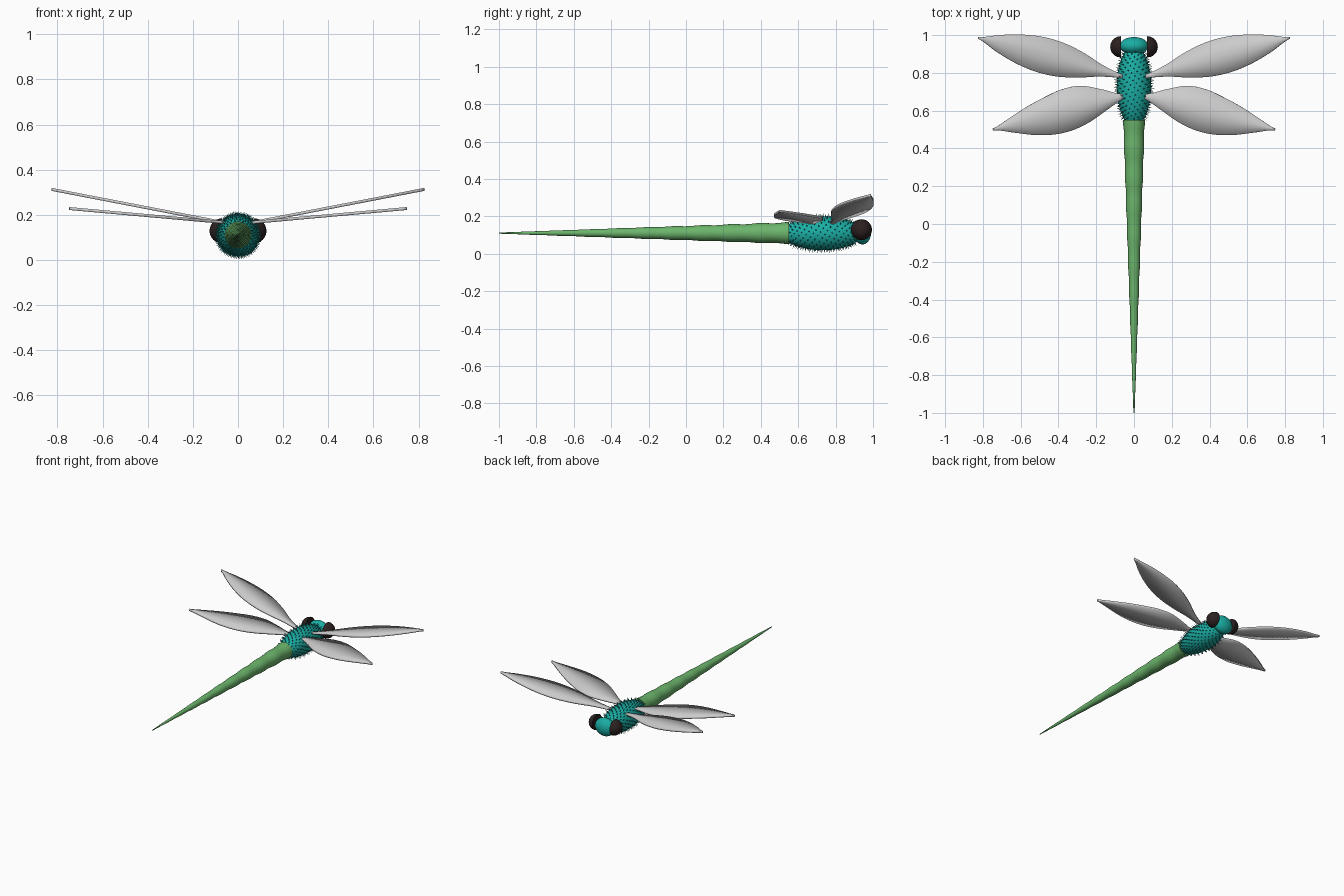
import bpy, bmesh, math
from mathutils import Vector, Matrix

if "Cube" in bpy.data.objects:
    bpy.data.objects.remove(bpy.data.objects["Cube"])


def material(name, rgb):
    m = bpy.data.materials.new(name)
    m.diffuse_color = (*rgb, 1)
    m.use_nodes = True
    m.node_tree.nodes["Principled BSDF"].inputs["Base Color"].default_value = m.diffuse_color
    return m


TEAL = material("teal", (0.01, 0.42, 0.37))
DARK_TEAL = material("dark teal", (0.01, 0.2, 0.18))
GREEN = material("green", (0.15, 0.46, 0.15))
BLACK = material("eye brown", (0.025, 0.015, 0.015))


def finish(name, bm, mat=None, smooth=True):
    bmesh.ops.recalc_face_normals(bm, faces=bm.faces)
    me = bpy.data.meshes.new(name)
    bm.to_mesh(me)
    bm.free()
    ob = bpy.data.objects.new(name, me)
    bpy.context.collection.objects.link(ob)
    if mat:
        me.materials.append(mat)
    if smooth:
        bpy.context.view_layer.objects.active = ob
        ob.select_set(True)
        bpy.ops.object.shade_smooth_by_angle(angle=math.radians(40))
        ob.select_set(False)
    return ob


def ellipsoid(name, centre, radii, mat):
    bm = bmesh.new()
    m = Matrix.Translation(centre) @ Matrix.Diagonal((*radii, 1)) @ Matrix.Rotation(math.pi / 2, 4, 'X')
    bmesh.ops.create_uvsphere(bm, u_segments=32, v_segments=20, radius=1, matrix=m)
    return finish(name, bm, mat)


# Thorax and head
C = Vector((0, 0.73, 0.11))
R = Vector((0.09, 0.215, 0.09))
ellipsoid("thorax", C, R, TEAL)
ellipsoid("head", (0, 0.943, 0.115), (0.076, 0.047, 0.065), TEAL)

# Bristles spread evenly over the thorax
bm = bmesh.new()
count = 380
for i in range(count):
    v = 1 - 2 * (i + 0.5) / count
    a = i * math.pi * (3 - math.sqrt(5))
    r = math.sqrt(1 - v * v)
    if abs(v) > 0.83:
        continue
    u = Vector((r * math.cos(a), v, r * math.sin(a)))
    p = C + Vector((u.x * R.x, u.y * R.y, u.z * R.z))
    n = Vector((u.x / R.x, u.y / R.y, u.z / R.z)).normalized()
    m = Matrix.Translation(p + n * 0.008) @ n.to_track_quat('Z', 'Y').to_matrix().to_4x4()
    bmesh.ops.create_cone(bm, cap_ends=True, segments=5, radius1=0.0035, radius2=0, depth=0.022, matrix=m)
finish("bristles", bm, DARK_TEAL, False)

# Half-sphere eyes
for side, label in ((1, "right"), (-1, "left")):
    bm = bmesh.new()
    bmesh.ops.create_uvsphere(bm, u_segments=32, v_segments=16, radius=0.056)
    bmesh.ops.bisect_plane(bm, geom=bm.verts[:] + bm.edges[:] + bm.faces[:],
                           plane_co=(0, 0, 0), plane_no=(0, 0, 1), clear_inner=True)
    bmesh.ops.holes_fill(bm, edges=[e for e in bm.edges if e.is_boundary])
    bm.transform(Matrix.Translation((side * 0.07, 0.938, 0.129)) @ Matrix.Rotation(side * math.pi / 2, 4, 'Y'))
    finish(label + "_eye", bm, BLACK)

# Segmented tapering abdomen
bm = bmesh.new()
rings, sides, segments = 100, 24, 10
prev = None
for i in range(rings + 1):
    t = i / rings
    rad = (0.054 * (1 - t) + 0.003) * (1 + 0.04 * math.cos(2 * math.pi * segments * t))
    y = 0.55 - 1.55 * t
    ring = [bm.verts.new((rad * math.cos(2 * math.pi * k / sides), y,
                          0.111 + rad * math.sin(2 * math.pi * k / sides))) for k in range(sides)]
    if prev:
        for k in range(sides):
            bm.faces.new((prev[k], prev[(k + 1) % sides], ring[(k + 1) % sides], ring[k]))
    else:
        bm.faces.new(ring)
    prev = ring
bm.faces.new(prev)
finish("abdomen", bm, GREEN)


def sample(profile, t):
    # Smooth (Catmull-Rom style) interpolation of an evenly spaced profile
    n = len(profile) - 1
    i = min(int(t * n), n - 1)
    f = t * n - i
    a, b = profile[i], profile[i + 1]
    ma = (b - profile[max(i - 1, 0)]) / 2
    mb = (profile[min(i + 2, n)] - a) / 2
    return ((2*f**3 - 3*f*f + 1) * a + (f**3 - 2*f*f + f) * ma
            + (3*f*f - 2*f**3) * b + (f**3 - f*f) * mb)


# Flat leaf-shaped wings; height depends only on the distance from the body
def wing(name, root, tip, lead, trail, rise, side):
    root, tip = Vector(root), Vector(tip)
    axis = (tip - root).normalized()
    perp = Vector((-axis.y, axis.x))
    bm = bmesh.new()
    prev = None
    for i in range(33):
        t = i / 32
        p = root.lerp(tip, t)
        row = []
        for w in (sample(lead, t), 0, -sample(trail, t)):
            q = p + perp * w
            row.append(bm.verts.new((side * q.x, q.y, 0.167 + rise * (q.x - 0.07))))
        if prev:
            for k in range(2):
                bm.faces.new((prev[k], prev[k + 1], row[k + 1], row[k]))
        prev = row
    ob = finish(name, bm)
    mod = ob.modifiers.new("thickness", 'SOLIDIFY')
    mod.thickness = 0.013
    mod.offset = 0


fore = [0.010, 0.030, 0.066, 0.090, 0.094, 0.078, 0.046, 0.004]
hind_lead = [0.014, 0.066, 0.110, 0.116, 0.098, 0.072, 0.038, 0.004]
hind_trail = [0.014, 0.050, 0.088, 0.108, 0.105, 0.081, 0.042, 0.004]
for side, label in ((1, "right"), (-1, "left")):
    wing(label + "_fore_wing", (0.06, 0.780), (0.825, 0.986), fore, fore, 0.193, side)
    wing(label + "_hind_wing", (0.06, 0.675), (0.747, 0.5), hind_lead, hind_trail, 0.09, side)
